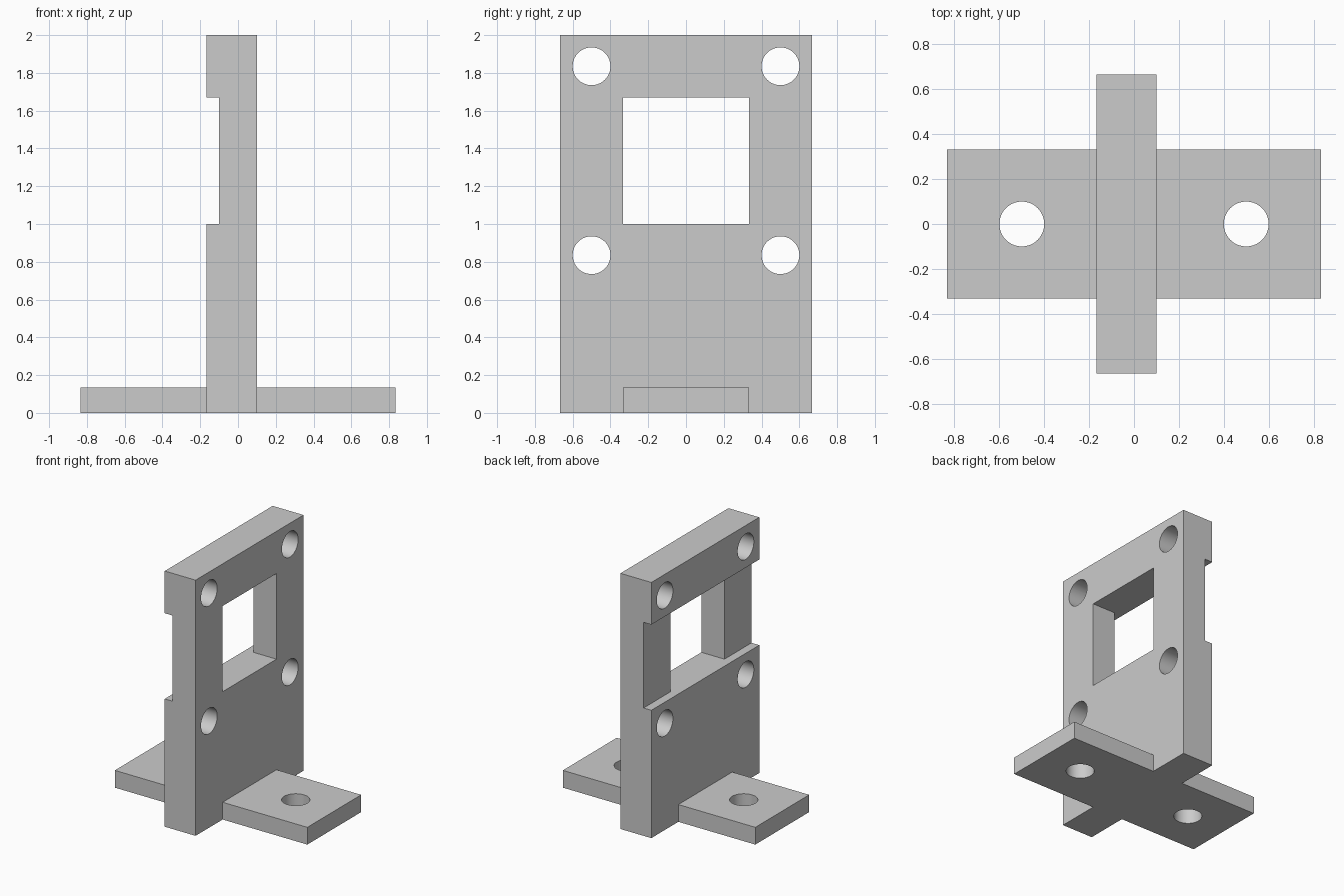
import bpy
import math
from mathutils import Matrix

cube = bpy.data.objects.get("Cube")
if cube:
    bpy.data.objects.remove(cube, do_unlink=True)

grey = bpy.data.materials.new("plain grey")
grey.use_nodes = True
COLOUR = (0.6, 0.6, 0.6, 1)
grey.diffuse_color = COLOUR
grey.node_tree.nodes["Principled BSDF"].inputs["Base Color"].default_value = COLOUR


def box(name, low, high):
    size = [b - a for a, b in zip(low, high)]
    centre = [(a + b) / 2 for a, b in zip(low, high)]
    bpy.ops.mesh.primitive_cube_add(size=1, location=centre)
    ob = bpy.context.object
    ob.name = name
    ob.data.transform(Matrix.Diagonal((*size, 1)))
    ob.data.materials.append(grey)
    return ob


def drill(name, centre, rotation=(0, 0, 0)):
    bpy.ops.mesh.primitive_cylinder_add(vertices=64, radius=0.1, depth=0.8,
                                        location=centre, rotation=rotation)
    ob = bpy.context.object
    ob.name = name
    ob.data.materials.append(grey)
    return ob


def combine(target, other, operation):
    mod = target.modifiers.new(other.name, "BOOLEAN")
    mod.operation = operation
    mod.solver = "EXACT"
    mod.object = other
    bpy.context.view_layer.objects.active = target
    bpy.ops.object.modifier_apply(modifier=mod.name)
    bpy.data.objects.remove(other, do_unlink=True)


# Upright plate joined to the cross-wise foot
bracket = box("mounting_bracket", (-0.167, -0.667, 0), (0.1, 0.667, 2))
foot = box("foot", (-0.833, -0.333, 0), (0.833, 0.333, 0.135))
combine(bracket, foot, "UNION")

# Square window and the shallow channel across one face
combine(bracket, box("window_cutter", (-0.5, -0.333, 1), (0.5, 0.333, 1.67)), "DIFFERENCE")
combine(bracket, box("channel_cutter", (-0.5, -1, 1), (-0.1, 1, 1.67)), "DIFFERENCE")

# Four bolt holes through the plate and one through each end of the foot
for side in (-0.5, 0.5):
    for height in (0.835, 1.835):
        combine(bracket, drill("bolt_cutter", (0, side, height), (0, math.pi / 2, 0)), "DIFFERENCE")
    combine(bracket, drill("foot_hole_cutter", (side, 0, 0.07)), "DIFFERENCE")

# Crisp edges with smooth hole walls
bpy.ops.object.select_all(action="DESELECT")
bracket.select_set(True)
bpy.context.view_layer.objects.active = bracket
bpy.ops.object.shade_smooth_by_angle(angle=math.radians(30))
